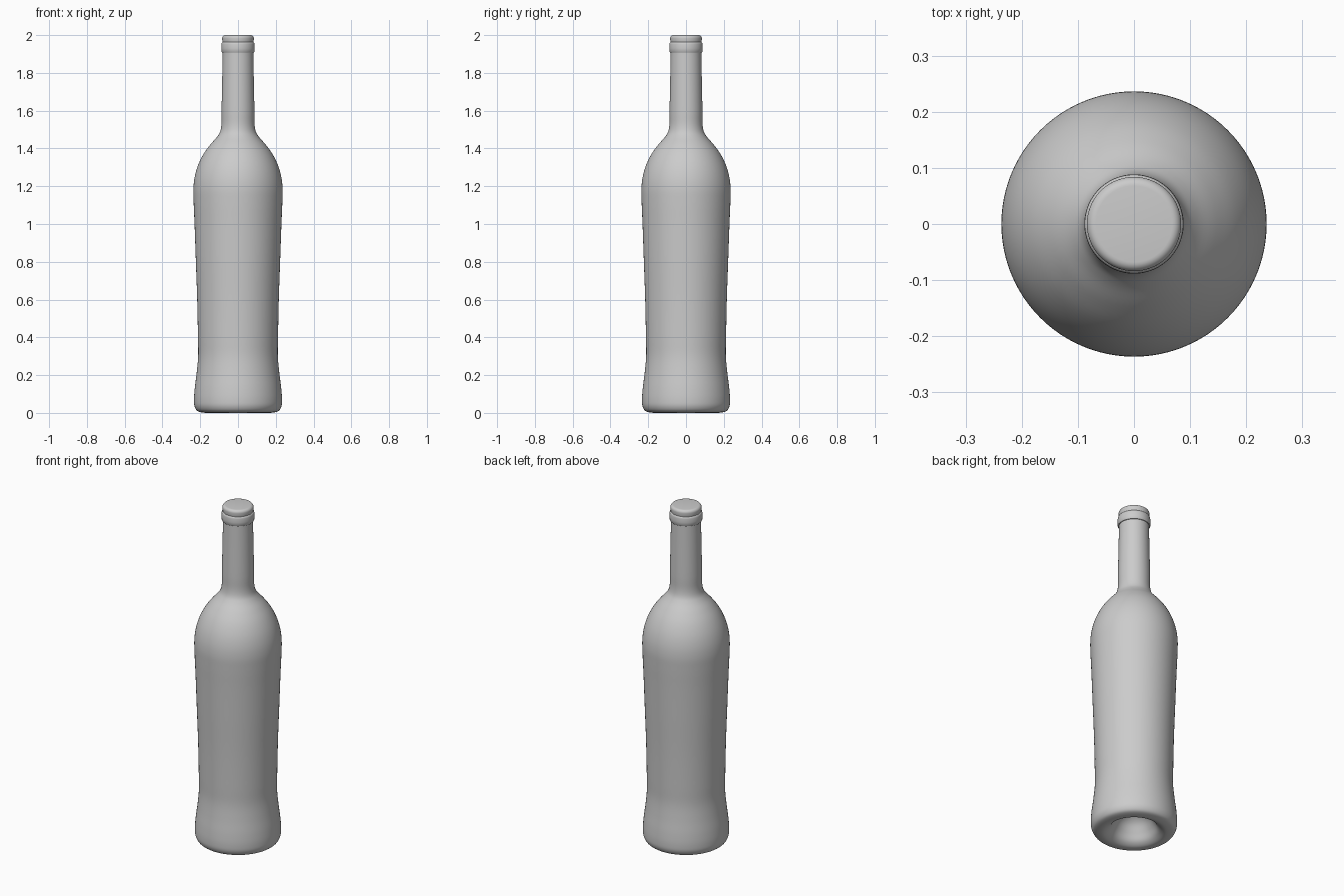
import bpy, bmesh, math
from mathutils import Vector

if "Cube" in bpy.data.objects:
    bpy.data.objects.remove(bpy.data.objects["Cube"])


def smooth_path(pts, steps=5):
    """Centripetal Catmull-Rom curve through (radius, z) points."""
    p = [Vector(q) for q in pts]
    p = [2 * p[0] - p[1]] + p + [2 * p[-1] - p[-2]]
    out = []
    for a, b, c, d in zip(p, p[1:], p[2:], p[3:]):
        t0 = 0.0
        t1 = t0 + (b - a).length ** 0.5
        t2 = t1 + (c - b).length ** 0.5
        t3 = t2 + (d - c).length ** 0.5
        for i in range(steps):
            t = t1 + (t2 - t1) * i / steps
            a1 = a.lerp(b, (t - t0) / (t1 - t0))
            a2 = b.lerp(c, (t - t1) / (t2 - t1))
            a3 = c.lerp(d, (t - t2) / (t3 - t2))
            b1 = a1.lerp(a2, (t - t0) / (t2 - t0))
            b2 = a2.lerp(a3, (t - t1) / (t3 - t1))
            out.append(b1.lerp(b2, (t - t1) / (t2 - t1)))
    return out + [p[-2]]


def lathe(name, profile, segments=96):
    """Revolve a (radius, z) profile around the z axis."""
    bm = bmesh.new()
    vs = [bm.verts.new((max(r, 0), 0, z)) for r, z in profile]
    es = [bm.edges.new(e) for e in zip(vs, vs[1:])]
    bmesh.ops.spin(bm, geom=vs + es, cent=(0, 0, 0), axis=(0, 0, 1),
                   angle=2 * math.pi, steps=segments)
    bmesh.ops.remove_doubles(bm, verts=bm.verts, dist=1e-5)
    bmesh.ops.recalc_face_normals(bm, faces=bm.faces)
    me = bpy.data.meshes.new(name)
    bm.to_mesh(me)
    bm.free()
    ob = bpy.data.objects.new(name, me)
    bpy.context.collection.objects.link(ob)
    bpy.context.view_layer.objects.active = ob
    ob.select_set(True)
    bpy.ops.object.shade_smooth_by_angle(angle=math.radians(40))
    ob.select_set(False)
    return ob


# Glass: hollow punt underneath, flared foot, body, shoulder and tapering neck
lathe("bottle_body", smooth_path([
    (0, 0.14), (0.04, 0.133), (0.08, 0.105), (0.11, 0.06), (0.135, 0.02),
    (0.165, 0.002), (0.195, 0.003), (0.217, 0.012), (0.23, 0.035),
    (0.233, 0.07), (0.229, 0.13), (0.219, 0.21), (0.211, 0.30),
    (0.212, 0.40), (0.216, 0.60), (0.223, 0.80), (0.230, 1.0),
    (0.235, 1.12), (0.236, 1.19), (0.229, 1.25), (0.212, 1.31),
    (0.183, 1.37), (0.147, 1.42), (0.112, 1.46), (0.096, 1.485),
    (0.088, 1.52), (0.087, 1.60), (0.083, 1.80), (0.081, 1.91)])
    + [(0.081, 1.96)])

# Raised ring below the mouth
lathe("neck_ring", [
    (0.079, 1.908), (0.085, 1.908), (0.088, 1.912), (0.0885, 1.93),
    (0.088, 1.952), (0.086, 1.959), (0.081, 1.963), (0.079, 1.963)])

# Closed mouth with a rounded rim
lathe("mouth_cap", [(0.08, 1.955), (0.083, 1.966)] + [
    (0.068 + 0.016 * math.cos(a), 1.984 + 0.016 * math.sin(a))
    for a in (math.pi / 2 * i / 6 for i in range(7))] + [(0, 2.0)])
